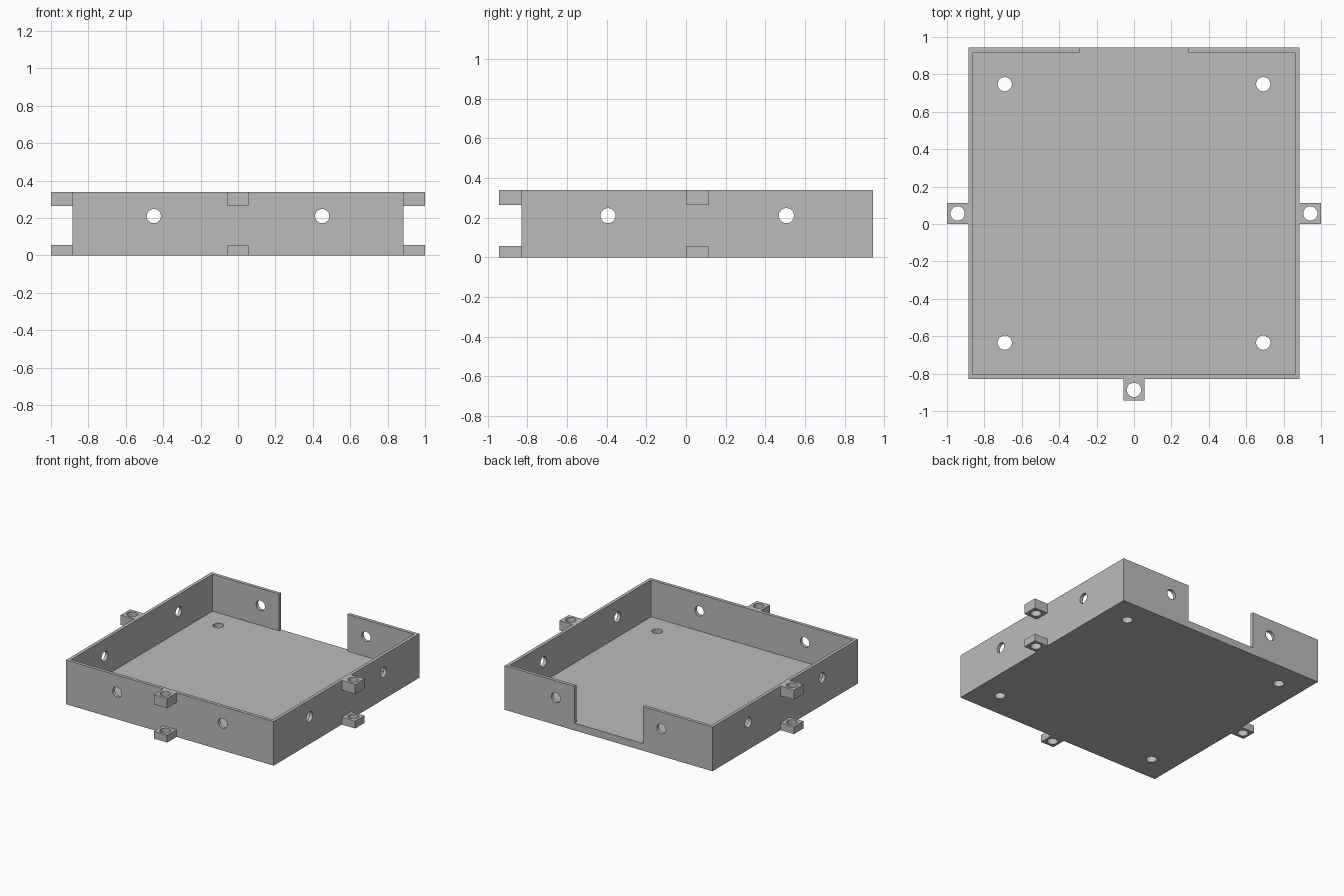
import bpy
from math import pi

default = bpy.data.objects.get("Cube")
if default:
    bpy.data.objects.remove(default, do_unlink=True)

# Main dimensions
HALF_X, FRONT, BACK = 0.886, -0.83, 0.943
HEIGHT, FLOOR, WALL = 0.34, 0.056, 0.025
MID_Y = (FRONT + BACK) / 2
HOLE_R, HOLE_Z, HOLE_STEP = 0.038, 0.21, 0.45
TAB = 0.114

grey = bpy.data.materials.new("plain grey")
grey.use_nodes = True
colour = (0.5, 0.5, 0.5, 1)
grey.diffuse_color = colour
grey.node_tree.nodes["Principled BSDF"].inputs["Base Color"].default_value = colour


def box(name, lo, hi):
    bpy.ops.mesh.primitive_cube_add(size=1, location=[(a + b) / 2 for a, b in zip(lo, hi)])
    ob = bpy.context.object
    ob.name = name
    ob.scale = [b - a for a, b in zip(lo, hi)]
    bpy.ops.object.transform_apply(location=False, rotation=False, scale=True)
    ob.data.materials.append(grey)
    return ob


def drill(name, centre, length, rotation=(0, 0, 0)):
    bpy.ops.mesh.primitive_cylinder_add(vertices=48, radius=HOLE_R, depth=length,
                                        location=centre, rotation=rotation)
    ob = bpy.context.object
    ob.name = name
    ob.data.materials.append(grey)
    return ob


def cut(target, cutters):
    for c in cutters:
        mod = target.modifiers.new("cut", 'BOOLEAN')
        mod.operation, mod.solver, mod.object = 'DIFFERENCE', 'EXACT', c
        c.hide_render = True
    bpy.context.view_layer.objects.active = target
    for mod in list(target.modifiers):
        bpy.ops.object.modifier_apply(modifier=mod.name)
    for c in cutters:
        bpy.data.objects.remove(c, do_unlink=True)
    bpy.ops.object.select_all(action='DESELECT')
    target.select_set(True)
    bpy.ops.object.shade_smooth_by_angle(angle=pi / 6)


# Open tray with a wide gap in the back wall
tray = box("tray", (-HALF_X, FRONT, 0), (HALF_X, BACK, HEIGHT))
cutters = [
    box("cavity_cutter", (WALL - HALF_X, FRONT + WALL, FLOOR), (HALF_X - WALL, BACK - WALL, 1)),
    box("back_gap_cutter", (-0.292, BACK - 2 * WALL, FLOOR), (0.292, BACK + 1, 1)),
]
# Wall holes run straight through opposite walls, floor holes sit near the corners
for s in (-1, 1):
    cutters.append(drill("side_hole_cutter", (0, MID_Y + s * HOLE_STEP, HOLE_Z), 3, (0, pi / 2, 0)))
    cutters.append(drill("end_hole_cutter", (s * HOLE_STEP, 0, HOLE_Z), 3, (pi / 2, 0, 0)))
    for t in (-1, 1):
        cutters.append(drill("floor_hole_cutter", (s * 0.691, MID_Y + t * 0.691, 0), 1))
cut(tray, cutters)

# Pairs of drilled mounting tabs on the left, right and front walls
spots = {
    "left": (HALF_X + TAB / 2, MID_Y),
    "right": (-HALF_X - TAB / 2, MID_Y),
    "front": (0, FRONT - TAB / 2),
}
for side, (x, y) in spots.items():
    for level, z0, z1 in (("lower", 0, FLOOR), ("upper", 0.265, HEIGHT)):
        h = TAB / 2
        tab = box(f"{side}_{level}_tab", (x - h, y - h, z0), (x + h, y + h, z1))
        cut(tab, [drill("tab_hole_cutter", (x, y, z0), 1)])
